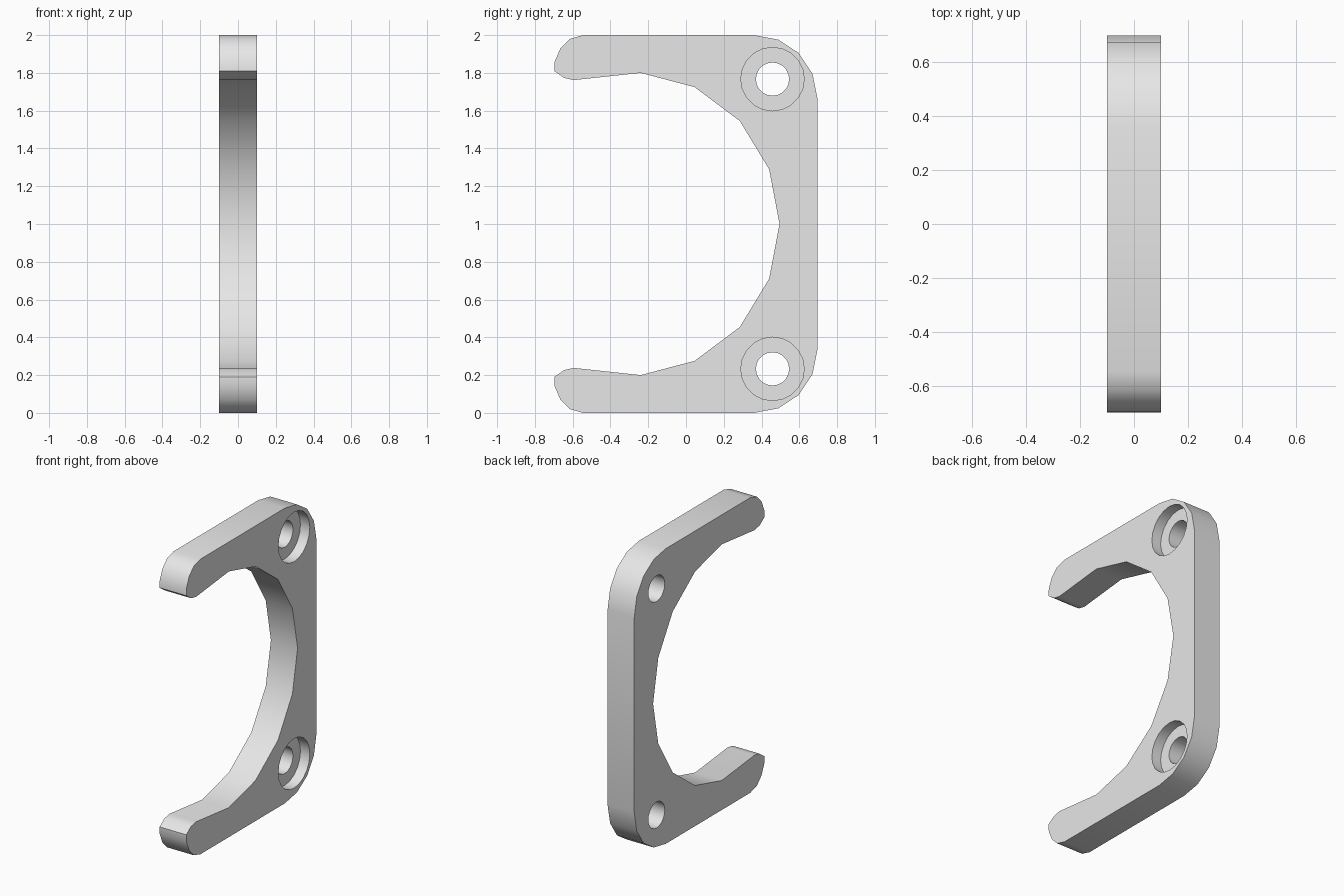
import bpy
import bmesh
import math

HALF_WIDTH = 0.1
BORE_DEPTH = 0.07
HOLE_Y, HOLE_OFFSET = 0.458, 0.767

cube = bpy.data.objects.get("Cube")
if cube:
    bpy.data.objects.remove(cube, do_unlink=True)

# Material
grey = bpy.data.materials.new("plain grey")
grey.use_nodes = True
grey.diffuse_color = (0.8, 0.8, 0.8, 1)
grey.node_tree.nodes["Principled BSDF"].inputs["Base Color"].default_value = grey.diffuse_color

# Upper half of the clamp outline (y, height above the middle), mirrored below
upper = [
    (0.495, 0.0), (0.44, 0.29), (0.285, 0.545), (0.045, 0.725), (-0.24, 0.80),
    (-0.592, 0.762), (-0.645, 0.773), (-0.697, 0.81),
    (-0.695, 0.86), (-0.665, 0.93), (-0.615, 0.98), (-0.545, 1.0),
    (0.36, 1.0), (0.488, 0.976), (0.597, 0.905), (0.67, 0.795), (0.697, 0.66),
]
outline = upper + [(y, -z) for y, z in reversed(upper[1:])]

# Clamp body, extruded across its width
bm = bmesh.new()
face = bm.faces.new([bm.verts.new((-HALF_WIDTH, y, 1 + z)) for y, z in outline])
side = bmesh.ops.extrude_face_region(bm, geom=[face])
verts = [v for v in side["geom"] if isinstance(v, bmesh.types.BMVert)]
bmesh.ops.translate(bm, verts=verts, vec=(2 * HALF_WIDTH, 0, 0))
bmesh.ops.recalc_face_normals(bm, faces=bm.faces)
mesh = bpy.data.meshes.new("c_clamp_body")
bm.to_mesh(mesh)
bm.free()
mesh.materials.append(grey)
body = bpy.data.objects.new("c_clamp_body", mesh)
bpy.context.collection.objects.link(body)


def drill(name, radius, z, x_start, x_end, sides):
    """Cut a round hole along x through the body."""
    bpy.ops.mesh.primitive_cylinder_add(
        vertices=sides, radius=radius, depth=x_end - x_start,
        location=((x_start + x_end) / 2, HOLE_Y, z), rotation=(0, math.pi / 2, 0))
    cutter = bpy.context.object
    cutter.name = name
    cutter.hide_render = True
    cutter.data.materials.append(grey)
    cut = body.modifiers.new(name, 'BOOLEAN')
    cut.operation = 'DIFFERENCE'
    cut.solver = 'EXACT'
    cut.object = cutter
    bpy.ops.object.select_all(action='DESELECT')
    bpy.context.view_layer.objects.active = body
    body.select_set(True)
    bpy.ops.object.modifier_apply(modifier=name)
    bpy.data.objects.remove(cutter, do_unlink=True)


# Two screw holes, each with a wide recess on the left face
for sign in (1, -1):
    z = 1 + sign * HOLE_OFFSET
    drill("recess_cutter", 0.168, z, HALF_WIDTH - BORE_DEPTH, 0.3, 20)
    drill("hole_cutter", 0.088, z, -0.3, 0.3, 20)

bpy.ops.object.shade_smooth_by_angle(angle=math.radians(30))
